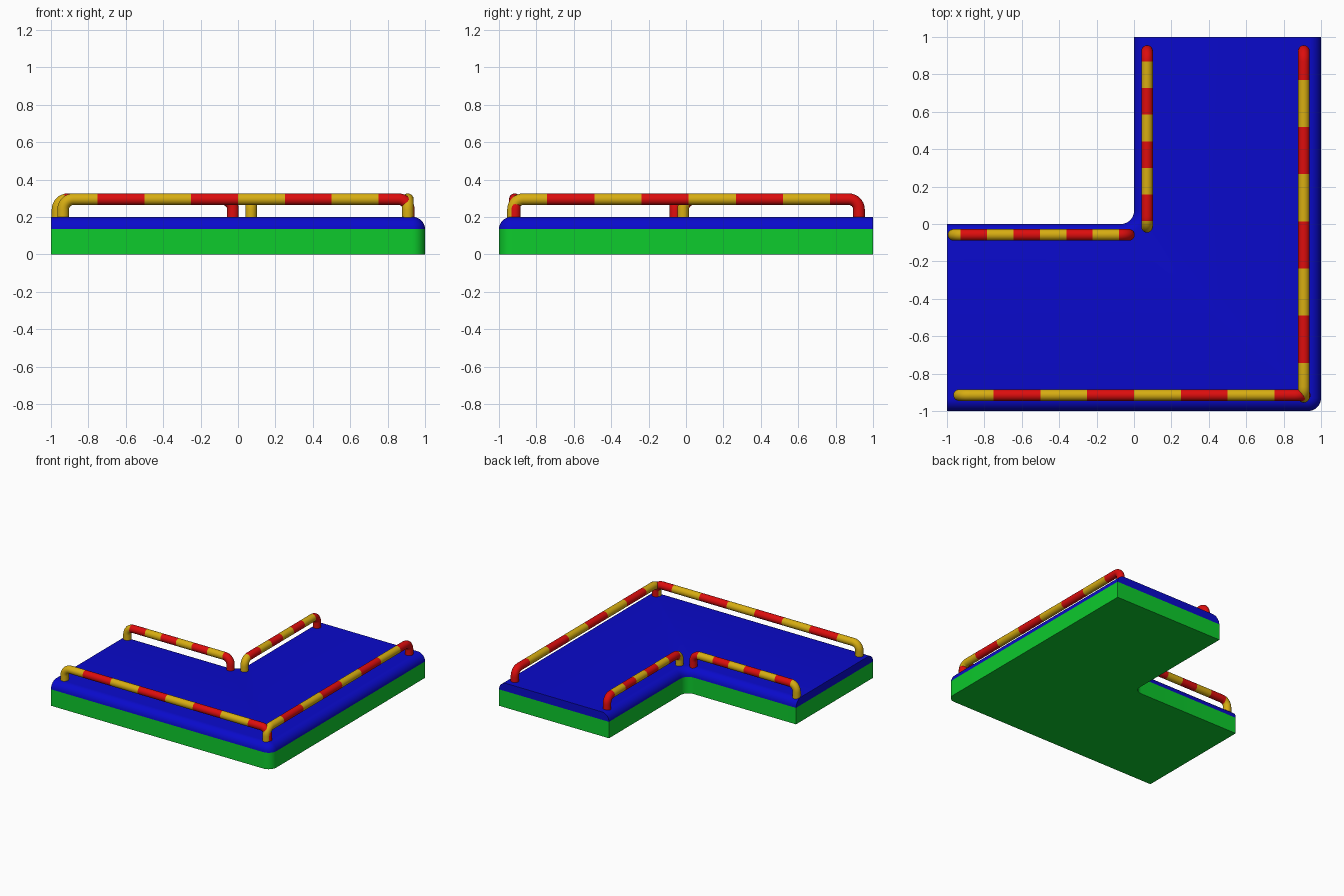
import bpy, bmesh
from math import sin, cos, pi, radians

if "Cube" in bpy.data.objects:
    bpy.data.objects.remove(bpy.data.objects["Cube"])


def material(name, rgb):
    m = bpy.data.materials.new(name)
    m.diffuse_color = (*rgb, 1)
    m.use_nodes = True
    m.node_tree.nodes["Principled BSDF"].inputs["Base Color"].default_value = m.diffuse_color
    return m


GREEN = material("green", (0.004, 0.6, 0.026))
BLUE = material("blue", (0.003, 0.003, 0.6))
RED = material("red", (0.72, 0.004, 0.004))
YELLOW = material("yellow", (0.68, 0.42, 0.006))


def finish(bm, name, mats):
    bmesh.ops.recalc_face_normals(bm, faces=bm.faces)
    me = bpy.data.meshes.new(name)
    bm.to_mesh(me)
    bm.free()
    for m in mats:
        me.materials.append(m)
    me.shade_smooth()
    me.set_sharp_from_angle(angle=radians(35))
    ob = bpy.data.objects.new(name, me)
    bpy.context.collection.objects.link(ob)


def loft(bm, rings, closed=True):
    loops = [[bm.verts.new(p) for p in r] for r in rings]
    n = len(loops[0])
    for a, b in zip(loops, loops[1:]):
        for i in range(n):
            j = (i + 1) % n
            bm.faces.new((a[i], a[j], b[j], b[i]))
    return loops


# L-shaped platform: outline inset by d at height z
CORNER, EDGE, SPLIT, TOP = 0.07, 0.065, 0.135, 0.2


def outline(d, z):
    k = 8
    pts = [(-1, -1 + d)]
    for i in range(k + 1):                      # outer rounded corner
        a = -pi / 2 + pi / 2 * i / k
        pts.append((1 - CORNER + (CORNER - d) * cos(a),
                    -1 + CORNER + (CORNER - d) * sin(a)))
    pts += [(1 - d, 1), (d, 1)]
    for i in range(k + 1):                      # inner fillet
        a = -pi / 2 * i / k
        pts.append((-CORNER + (CORNER + d) * cos(a),
                    CORNER + (CORNER + d) * sin(a)))
    pts.append((-1, -d))
    return [(x, y, z) for x, y in pts]


# Lower base
bm = bmesh.new()
lo, hi = loft(bm, [outline(0, 0), outline(0, SPLIT)])
bm.faces.new(lo)
finish(bm, "lower_base", [GREEN])

# Upper deck with rounded long edges
bm = bmesh.new()
rings = []
for i in range(9):
    t = pi / 2 * i / 8
    rings.append(outline(EDGE * (1 - cos(t)), SPLIT + EDGE * sin(t)))
loops = loft(bm, rings)
bm.faces.new(loops[-1])
finish(bm, "upper_deck", [BLUE])


# Striped rails: bent tube along x or y, cut at each stripe boundary
def rail(name, axis, side, start, end, first, step, start_colour):
    r, bend, zc, sides = 0.031, 0.055, 0.295, 20
    path = [(start, TOP - 0.01, 0)]             # (along, height, tilt)
    for i in range(9):
        a = pi / 2 * i / 8
        path.append((start + bend * (1 - cos(a)), zc - bend * (1 - sin(a)), a))
    for i in range(9):
        a = pi / 2 + pi / 2 * i / 8
        path.append((end - bend * (1 + cos(a)), zc - bend * (1 - sin(a)), a))
    path.append((end, TOP - 0.01, pi))
    rings = []
    for u, z, a in path:
        ring = []
        for k in range(sides):
            b = 2 * pi * k / sides
            w, h = r * cos(b), r * sin(b)
            pu, pz, ps = u - w * cos(a), z + w * sin(a), side + h
            ring.append((pu, ps, pz) if axis == 0 else (ps, pu, pz))
        rings.append(ring)
    bm = bmesh.new()
    loops = loft(bm, rings)
    bm.faces.new(loops[0])
    bm.faces.new(loops[-1])
    cuts = [first + step * i for i in range(7)]
    for c in cuts:
        co, no = [0, 0, 0], [0, 0, 0]
        co[axis], no[axis] = c, 1
        bmesh.ops.bisect_plane(bm, geom=bm.verts[:] + bm.edges[:] + bm.faces[:],
                               plane_co=co, plane_no=no)
    for f in bm.faces:
        u = f.calc_center_median()[axis]
        f.material_index = (start_colour + sum(u > c for c in cuts)) % 2
    finish(bm, name, [RED, YELLOW])


rail("front_rail", 0, -0.915, -0.935, 0.913, -0.75, 0.25, 1)
rail("right_rail", 1, 0.908, -0.925, 0.925, -0.742, 0.252, 1)
rail("inner_left_rail", 0, -0.058, -0.965, -0.027, -0.927, 0.1412, 1)
rail("inner_back_rail", 1, 0.07, -0.015, 0.925, 0.017, 0.1418, 1)
